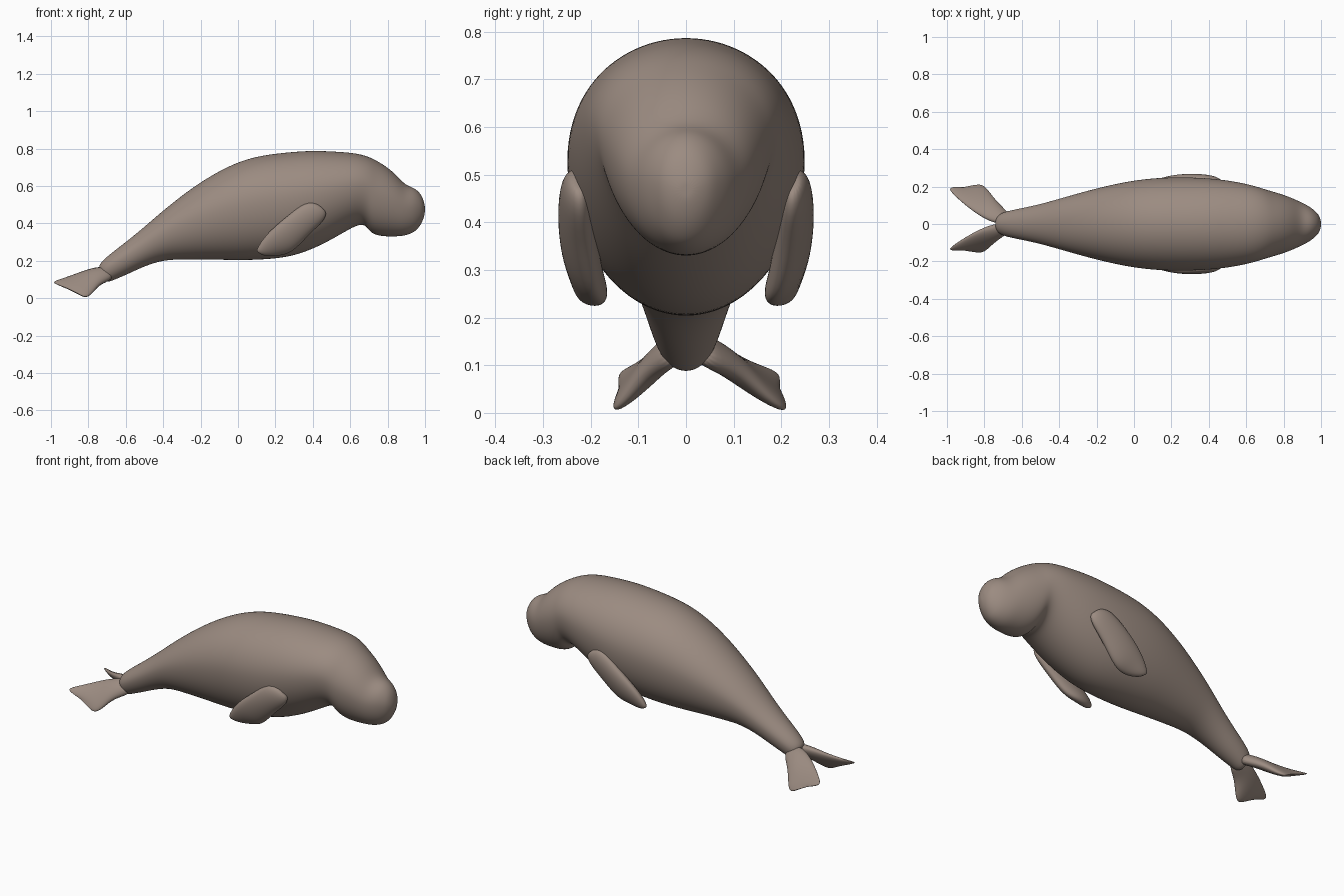
import bpy, bmesh, math
from mathutils import Vector

hide = bpy.data.materials.new("taupe_hide")
hide.diffuse_color = (0.33, 0.26, 0.22, 1)


def loft(name, stations, segs=16, widest=0.5):
    """Skin rings; each station = (edge P, edge Q, half thickness, notch)."""
    bm = bmesh.new()
    mids = [(Vector(p) + Vector(q)) / 2 for p, q, t, n in stations]
    rings = []
    for i, (p, q, t, notch) in enumerate(stations):
        p, q = Vector(p), Vector(q)
        along = (mids[min(i + 1, len(mids) - 1)] - mids[max(i - 1, 0)]).normalized()
        side = (q - p).cross(along).normalized()
        ring = []
        for k in range(segs):
            a = 2 * math.pi * k / segs
            c = math.cos(a)
            f = widest - c * (widest if c > 0 else 1 - widest)
            co = p.lerp(q, f) + side * t * math.sin(a) - along * notch * (1 - c * c)
            ring.append(bm.verts.new(co))
        rings.append(ring)
    for r0, r1 in zip(rings, rings[1:]):
        for k in range(segs):
            j = (k + 1) % segs
            bm.faces.new((r0[k], r0[j], r1[j], r1[k]))
    # domed ends
    for ring in (rings[0], rings[-1]):
        c = sum((v.co for v in ring), Vector()) / segs
        pole = bm.verts.new(c)
        for k in range(segs):
            bm.faces.new((ring[k], ring[(k + 1) % segs], pole))
    bmesh.ops.recalc_face_normals(bm, faces=bm.faces)
    for f in bm.faces:
        f.smooth = True
    me = bpy.data.meshes.new(name)
    bm.to_mesh(me)
    bm.free()
    me.materials.append(hide)
    ob = bpy.data.objects.new(name, me)
    bpy.context.collection.objects.link(ob)
    sub = ob.modifiers.new("smooth", 'SUBSURF')
    sub.levels = sub.render_levels = 2
    return ob


# body and head: x of top, top z, x of bottom, bottom z, half width
profile = [
    (-.745, .165, -.72, .10, .03), (-.735, .19, -.70, .082, .055),
    (-.69, .232, -.66, .098, .07), (-.6, .30, -.58, .132, .087),
    (-.5, .382, -.5, .17, .107), (-.4, .47, -.4, .203, .136),
    (-.3, .55, -.3, .205, .165), (-.2, .622, -.2, .205, .192),
    (-.1, .682, -.1, .203, .216), (0, .73, 0, .20, .235),
    (.1, .76, .1, .202, .247), (.2, .775, .2, .208, .252),
    (.3, .785, .3, .224, .252), (.4, .791, .4, .26, .247),
    (.5, .787, .5, .31, .236), (.6, .78, .6, .37, .217),
    (.66, .77, .65, .393, .202), (.71, .753, .685, .388, .188),
    (.75, .732, .71, .343, .178), (.8, .70, .77, .328, .162),
    (.85, .657, .83, .328, .142), (.895, .605, .885, .33, .119),
    (.94, .592, .935, .347, .095), (.97, .567, .962, .37, .072),
    (.99, .535, .985, .405, .05), (1.0, .49, .998, .445, .02),
]
loft("body", [((a, 0, b), (c, 0, d), w, 0) for a, b, c, d, w in profile], 24, 0.44)

# front flippers, mirrored left and right
front = [
    ((.42, .23, .508), (.475, .222, .46), .018, 0),
    ((.36, .24, .518), (.465, .22, .415), .034, 0),
    ((.27, .25, .445), (.385, .21, .345), .038, 0),
    ((.19, .246, .38), (.30, .192, .25), .038, 0),
    ((.135, .238, .32), (.24, .172, .23), .034, 0),
    ((.105, .228, .27), (.18, .178, .225), .025, 0),
    ((.098, .222, .25), (.135, .20, .228), .012, 0),
]
# tail flippers: fan-shaped blades with a notched rear edge
tail = [
    ((-.69, .0, .165), (-.67, .055, .10), .028, 0),
    ((-.77, .012, .162), (-.735, .12, .08), .03, 0),
    ((-.85, .06, .137), (-.775, .175, .028), .026, .004),
    ((-.92, .115, .112), (-.80, .205, .006), .021, .012),
    ((-.97, .16, .097), (-.825, .212, .006), .016, .02),
    ((-1.0, .198, .085), (-.85, .21, .022), .008, .026),
]


def flip(stations, s):
    return [((p[0], p[1] * s, p[2]), (q[0], q[1] * s, q[2]), t, n)
            for p, q, t, n in stations]


for side, s, ts in (("left", 1, 1), ("right", -1, -.72)):
    loft("front_flipper_" + side, flip(front, s))
    loft("tail_flipper_" + side, flip(tail, ts))
